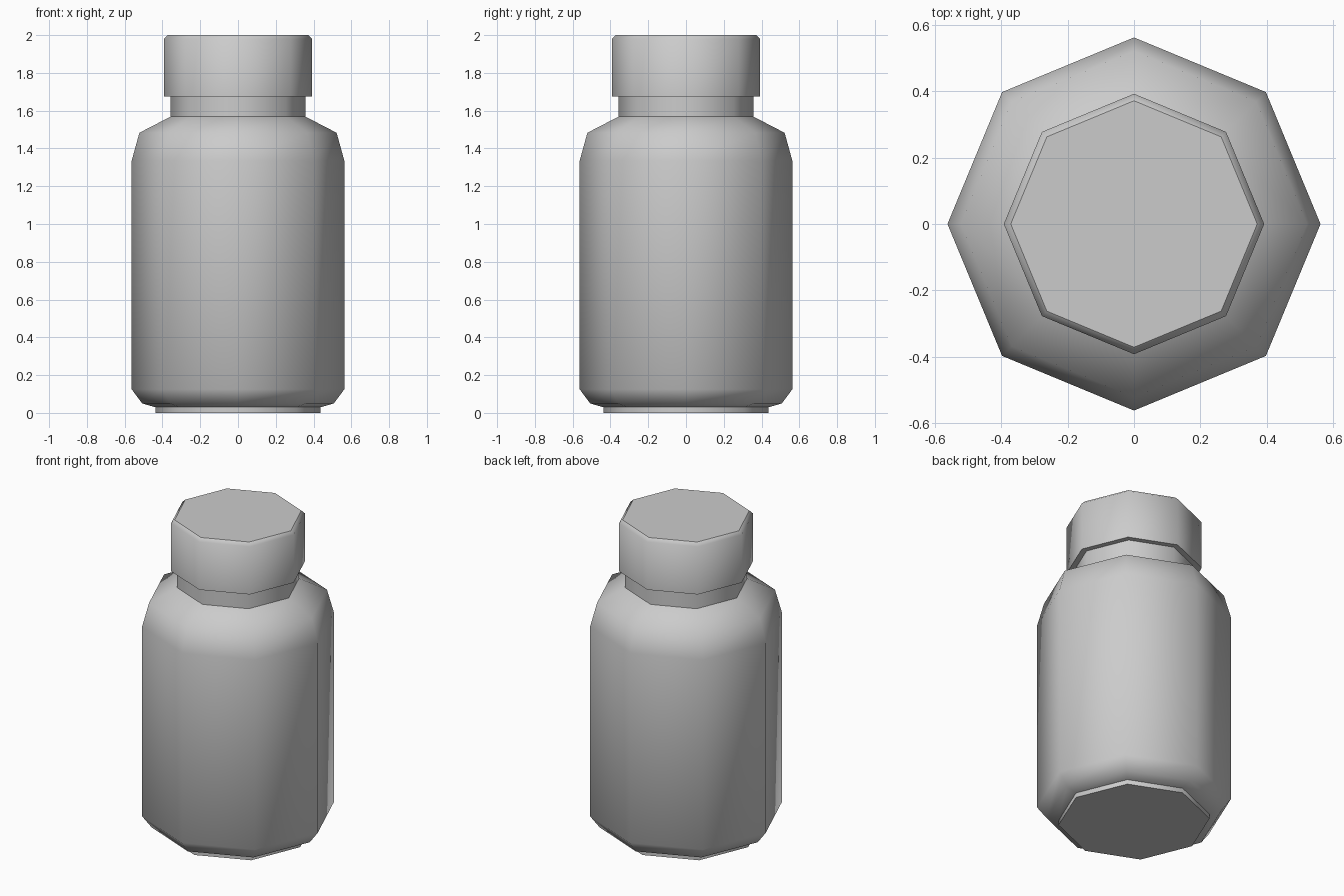
import bpy, bmesh
from math import cos, sin, pi

if "Cube" in bpy.data.objects:
    bpy.data.objects.remove(bpy.data.objects["Cube"])

SIDES = 8


def lathe(name, profile, sharp_rings=()):
    """Closed eight-sided turned solid from (radius, z) pairs, bottom to top."""
    bm = bmesh.new()
    rings = [[bm.verts.new((r * cos(2 * pi * i / SIDES), r * sin(2 * pi * i / SIDES), z))
              for i in range(SIDES)] for r, z in profile]
    for low, high in zip(rings, rings[1:]):
        for i in range(SIDES):
            j = (i + 1) % SIDES
            bm.faces.new((low[i], low[j], high[j], high[i]))
    bm.faces.new(rings[0][::-1])
    bm.faces.new(rings[-1])
    for f in bm.faces:
        f.smooth = True
    # crisp edges around the chosen rings and both ends
    for k in {0, len(rings) - 1, *sharp_rings}:
        for i in range(SIDES):
            bm.edges.get((rings[k][i], rings[k][(i + 1) % SIDES])).smooth = False
    mesh = bpy.data.meshes.new(name)
    bm.to_mesh(mesh)
    bm.free()
    obj = bpy.data.objects.new(name, mesh)
    bpy.context.collection.objects.link(obj)
    return obj


# Jar body with stepped foot, rounded shoulder and neck running just into the cap
lathe("jar_body", [(0.438, 0.0), (0.438, 0.03), (0.507, 0.05), (0.563, 0.125),
                   (0.563, 1.335), (0.522, 1.483), (0.358, 1.568), (0.358, 1.69)],
      sharp_rings=(1, 6))

# Overhanging cap with a small chamfer at the top
lathe("cap", [(0.393, 1.675), (0.393, 1.98), (0.372, 2.0)])
